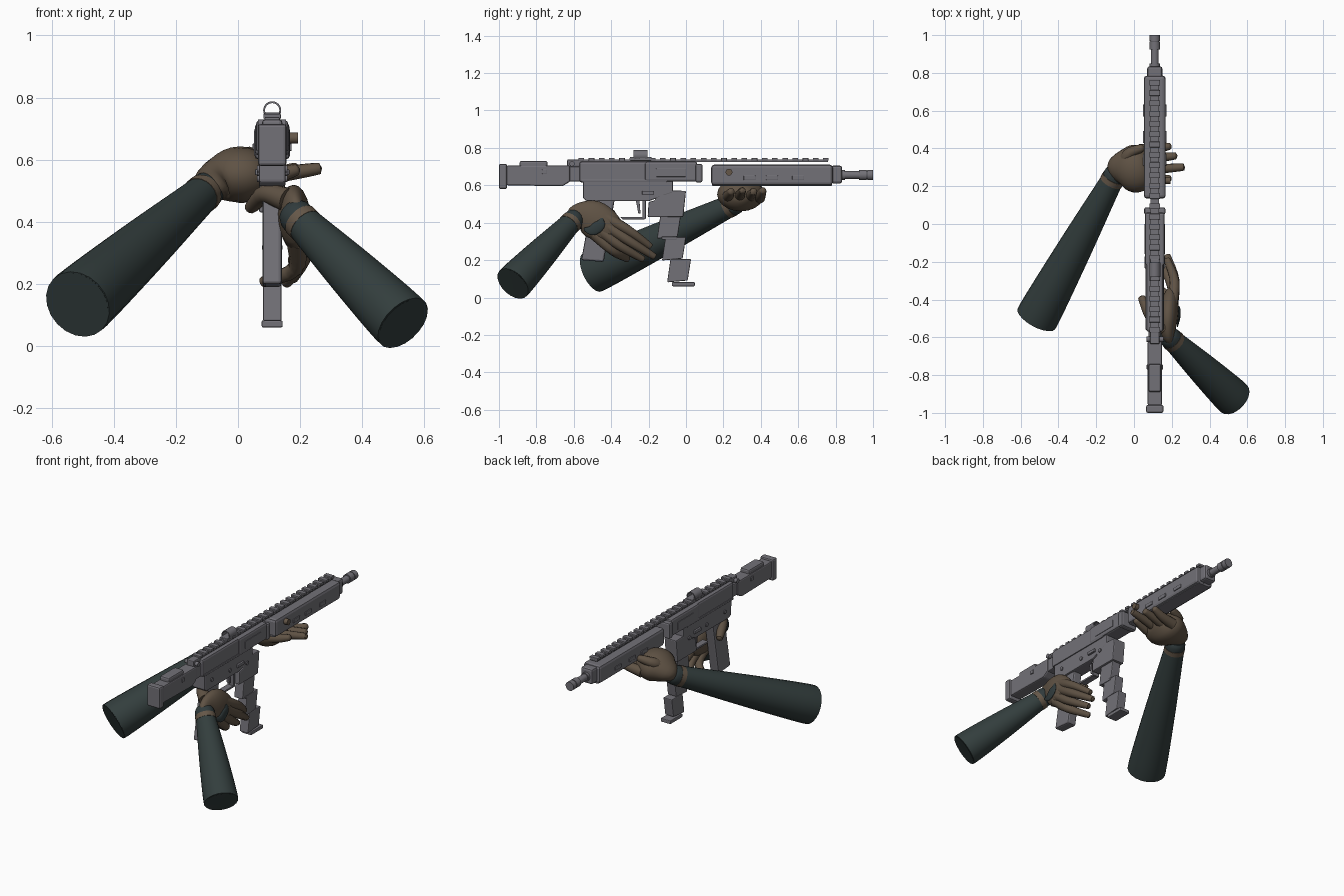
import bpy, bmesh, math
from mathutils import Vector

if "Cube" in bpy.data.objects:
    bpy.data.objects.remove(bpy.data.objects["Cube"])

GX = 0.11  # centre plane of the rifle


def material(name, rgb):
    m = bpy.data.materials.new(name)
    m.use_nodes = True
    m.diffuse_color = (*rgb, 1)
    bsdf = m.node_tree.nodes["Principled BSDF"]
    bsdf.inputs["Base Color"].default_value = (*rgb, 1)
    bsdf.inputs["Roughness"].default_value = 0.7
    return m


METAL = material("gun grey", (0.17, 0.165, 0.185))
DARK = material("dark grey", (0.07, 0.07, 0.08))
SLEEVE = material("sleeve green", (0.033, 0.048, 0.047))
PATCH = material("cuff green", (0.03, 0.043, 0.045))
GLOVE = material("glove brown", (0.115, 0.085, 0.058))
BAND = material("band brown", (0.13, 0.095, 0.065))


def finish(name, bm, mat, bevel=0, smooth=False):
    bmesh.ops.recalc_face_normals(bm, faces=bm.faces)
    me = bpy.data.meshes.new(name)
    bm.to_mesh(me)
    bm.free()
    me.materials.append(mat)
    ob = bpy.data.objects.new(name, me)
    bpy.context.collection.objects.link(ob)
    if bevel:
        mod = ob.modifiers.new("bevel", "BEVEL")
        mod.width, mod.segments = bevel, 2
    if smooth:
        bpy.ops.object.select_all(action="DESELECT")
        ob.select_set(True)
        bpy.context.view_layer.objects.active = ob
        bpy.ops.object.shade_smooth_by_angle(angle=math.radians(50))
    return ob


def prism(name, pts, width, bevel=0.006, mat=METAL, x=GX):
    """Side profile of (y, z) points, extruded across x."""
    bm = bmesh.new()
    face = bm.faces.new([bm.verts.new((x - width / 2, y, z)) for y, z in pts])
    new = bmesh.ops.extrude_face_region(bm, geom=[face])["geom"]
    bmesh.ops.translate(bm, vec=(width, 0, 0),
                        verts=[v for v in new if isinstance(v, bmesh.types.BMVert)])
    return finish(name, bm, mat, bevel)


def box(name, y0, y1, z0, z1, width, bevel=0.006, mat=METAL, x=GX):
    return prism(name, [(y0, z0), (y1, z0), (y1, z1), (y0, z1)], width, bevel, mat, x)


def loft(name, path, mat, flat=None, ratio=1.0, sides=20, steps=4):
    """Smooth tube through (x, y, z, radius); flat axis is squashed by ratio."""
    p = [Vector(q) for q in path]
    p = [2 * p[0] - p[1]] + p + [2 * p[-1] - p[-2]]
    line = []
    for i in range(1, len(p) - 2):
        a, b, c, d = p[i - 1:i + 3]
        for s in range(steps):
            t = s / steps
            line.append(0.5 * (2 * b + (c - a) * t + (2 * a - 5 * b + 4 * c - d) * t * t
                               + (3 * b - a - 3 * c + d) * t ** 3))
    line.append(p[-2])
    bm, rings = bmesh.new(), []
    for i, q in enumerate(line):
        tan = (line[min(i + 1, len(line) - 1)] - line[max(i - 1, 0)]).xyz.normalized()
        ref = Vector(flat or (0.3, 0.1, 0.9))
        u = (ref - tan * ref.dot(tan)).normalized()
        v = tan.cross(u)
        r = max(q.w, 0.002)
        rings.append([bm.verts.new(q.xyz + r * (u * ratio * math.cos(k * math.tau / sides)
                                                + v * math.sin(k * math.tau / sides)))
                      for k in range(sides)])
    for a, b in zip(rings, rings[1:]):
        for k in range(sides):
            bm.faces.new((a[k], a[k - 1], b[k - 1], b[k]))
    bm.faces.new(rings[0])
    bm.faces.new(rings[-1])
    return finish(name, bm, mat, smooth=True)


def rod(name, a, b, r, mat=METAL):
    return loft(name, [(*a, r), (*b, r)], mat, steps=1)


def finger(name, pts, r0, r1):
    """Tapered digit with a rounded tip."""
    n = len(pts) - 1
    path = [(*q, r0 + (r1 - r0) * i / n) for i, q in enumerate(pts)]
    end = Vector(pts[-1])
    d = (end - Vector(pts[-2])).normalized()
    path += [(*(end + d * r1 * 0.7), r1 * 0.7), (*(end + d * r1), 0.002)]
    loft(name, path, GLOVE, sides=12)


# Stock
box("butt_plate", -1.0, -0.957, 0.58, 0.715, 0.092, 0.01)
prism("stock", [(-0.96, 0.6), (-0.66, 0.595), (-0.62, 0.62), (-0.62, 0.705), (-0.96, 0.705)], 0.076, 0.008)
box("cheek_rest", -0.89, -0.74, 0.69, 0.73, 0.065, 0.01)
box("stock_button", -0.77, -0.745, 0.66, 0.685, 0.088, 0.004)
box("stock_hinge", -0.64, -0.56, 0.62, 0.7, 0.064)
box("hinge_latch", -0.635, -0.55, 0.7, 0.738, 0.05)
rod("hinge_pin", (GX - 0.045, -0.61, 0.715), (GX + 0.045, -0.61, 0.715), 0.014)

# Receiver
box("upper_receiver_rear", -0.57, -0.15, 0.615, 0.727, 0.09, 0.012)
box("upper_receiver_front", -0.22, 0.06, 0.62, 0.727, 0.104, 0.012)
box("receiver_collar", 0.05, 0.088, 0.615, 0.715, 0.112, 0.01)
prism("lower_receiver", [(-0.55, 0.53), (-0.53, 0.515), (-0.2, 0.515), (-0.07, 0.56),
                         (-0.07, 0.63), (-0.55, 0.63)], 0.086)
box("side_ridge", -0.56, -0.1, 0.618, 0.632, 0.098, 0.003)
box("ejection_cover", -0.16, 0.0, 0.645, 0.69, 0.11, 0.003)
for s in (-1, 1):
    box("bolt_catch", -0.235, -0.17, 0.55, 0.57, 0.02, 0.004, x=GX + s * 0.045)
    for y, z in ((-0.48, 0.57), (-0.3, 0.56), (-0.13, 0.54)):
        rod("receiver_pin", (GX + s * 0.03, y, z), (GX + s * 0.049, y, z), 0.012)

# Trigger group and pistol grip
prism("trigger_guard_bottom", [(-0.35, 0.43), (-0.34, 0.418), (-0.22, 0.418), (-0.22, 0.43)], 0.04, 0.002)
box("trigger_guard_front", -0.232, -0.215, 0.42, 0.53, 0.04, 0.002)
prism("trigger", [(-0.27, 0.53), (-0.25, 0.53), (-0.243, 0.45), (-0.255, 0.45)], 0.02, 0.002)
prism("pistol_grip", [(-0.5, 0.53), (-0.38, 0.53), (-0.44, 0.19), (-0.56, 0.2)], 0.062, 0.01)

# Magazine, stepped forward towards its base
prism("magazine_well", [(-0.205, 0.43), (-0.015, 0.43), (0.0, 0.57), (-0.16, 0.575), (-0.165, 0.52), (-0.2, 0.51)], 0.084)
for i in range(3):
    y, z = -0.155 + i * 0.027, 0.315 - i * 0.117
    prism("magazine_section", [(y, z), (y + 0.11, z + 0.01), (y + 0.128, z + 0.125), (y + 0.018, z + 0.125)], 0.06, 0.005)
box("magazine_rib", -0.13, -0.05, 0.31, 0.325, 0.066, 0.003)
box("magazine_base", -0.075, 0.047, 0.06, 0.083, 0.068, 0.005)

# Handguard and barrel
box("handguard", 0.135, 0.785, 0.6, 0.71, 0.116, 0.016)
box("handguard_lower_band", 0.14, 0.78, 0.597, 0.615, 0.09, 0.004)
box("handguard_cap", 0.775, 0.835, 0.61, 0.705, 0.08, 0.012)
for y in (0.34, 0.46, 0.6):
    box("handguard_slot", y - 0.032, y + 0.032, 0.628, 0.652, 0.126, 0.003)
rod("side_knob", (GX + 0.05, 0.23, 0.67), (GX + 0.083, 0.23, 0.67), 0.018, BAND)
rod("barrel", (GX, 0.8, 0.655), (GX, 0.94, 0.655), 0.021)
rod("muzzle_collar", (GX, 0.83, 0.655), (GX, 0.85, 0.655), 0.027)
rod("muzzle_brake", (GX, 0.925, 0.655), (GX, 0.965, 0.655), 0.028)
rod("muzzle_tip", (GX, 0.97, 0.655), (GX, 1.0, 0.655), 0.028)
rod("muzzle_core", (GX, 0.96, 0.655), (GX, 0.975, 0.655), 0.023, DARK)

# Top rail and ring sight
box("rail", -0.585, 0.76, 0.724, 0.737, 0.044, 0)
for i in range(25):
    y = -0.575 + i * 0.0545
    box("rail_tooth", y, y + 0.03, 0.732, 0.747, 0.056, 0.002)
box("sight_base", -0.3, -0.185, 0.73, 0.752, 0.05, 0.004)
bm = bmesh.new()
rings = [[bm.verts.new((GX + r * math.cos(k * math.tau / 24), y, 0.759 + r * math.sin(k * math.tau / 24)))
          for k in range(24)] for r, y in ((0.029, -0.28), (0.029, -0.205), (0.023, -0.205), (0.023, -0.28))]
for j in range(4):
    for k in range(24):
        bm.faces.new((rings[j][k], rings[j][k - 1], rings[j - 1][k - 1], rings[j - 1][k]))
finish("sight_ring", bm, METAL, smooth=True)


# Sleeves with wrist bands
def sleeve(side, shoulder, band, r0, r1):
    a, b = Vector(shoulder), Vector(band)
    d = (b - a).normalized()
    loft(side + "_sleeve", [(*a, r0 * 0.9), (*(a + d * 0.02), r0), (*a.lerp(b, 0.5), (r0 + r1) / 2 + 0.004), (*b, r1)], SLEEVE)
    rod(side + "_wrist_band", b - d * 0.005, b + d * 0.025, r1 + 0.002, BAND)
    loft(side + "_cuff", [(*b, r1), (*(b + d * 0.05), r1 * 0.97), (*(b + d * 0.075), r1 * 0.8)], PATCH)


sleeve("right", (0.53, -0.925, 0.075), (0.215, -0.625, 0.39), 0.1, 0.058)
sleeve("left", (-0.51, -0.49, 0.14), (-0.12, 0.225, 0.485), 0.114, 0.06)

# Right hand around the pistol grip
loft("right_palm", [(0.195, -0.61, 0.41, 0.05), (0.18, -0.57, 0.43, 0.075), (0.18, -0.5, 0.42, 0.1),
                    (0.19, -0.42, 0.375, 0.088), (0.195, -0.36, 0.34, 0.05), (0.195, -0.34, 0.33, 0.005)],
     GLOVE, flat=(1, 0, 0), ratio=0.52)
for pts in (((0.195, -0.45, 0.44), (0.215, -0.31, 0.36), (0.18, -0.2, 0.28)),
            ((0.2, -0.45, 0.4), (0.215, -0.3, 0.3), (0.18, -0.18, 0.225)),
            ((0.2, -0.46, 0.36), (0.205, -0.35, 0.275), (0.16, -0.24, 0.21)),
            ((0.19, -0.49, 0.34), (0.185, -0.39, 0.25), (0.09, -0.32, 0.21))):
    finger("right_finger", pts, 0.033, 0.019)
finger("right_thumb", ((0.16, -0.55, 0.47), (0.09, -0.49, 0.49), (0.045, -0.4, 0.45)), 0.04, 0.022)
loft("right_knuckle_patch", [(0.229, -0.545, 0.365, 0.008), (0.236, -0.5, 0.36, 0.028),
                             (0.238, -0.46, 0.39, 0.028), (0.234, -0.45, 0.425, 0.006)],
     PATCH, flat=(1, 0, 0), ratio=0.3)

# Left hand under the handguard
loft("left_palm", [(-0.1, 0.26, 0.505, 0.055), (-0.07, 0.28, 0.53, 0.095), (-0.01, 0.29, 0.55, 0.125),
                   (0.05, 0.3, 0.55, 0.115), (0.1, 0.31, 0.55, 0.06), (0.12, 0.31, 0.55, 0.005)],
     GLOVE, flat=(0, 0, 1), ratio=0.72)
for y, tip, z in ((0.22, 0.18, 0.565), (0.28, 0.25, 0.57), (0.34, 0.21, 0.565), (0.39, 0.18, 0.57)):
    finger("left_finger", ((0.03, y, 0.535), (0.12, y + 0.01, 0.55), (tip, y + 0.02, z)), 0.034, 0.02)
finger("left_thumb", ((-0.05, 0.31, 0.56), (-0.03, 0.37, 0.6), (0.035, 0.4, 0.62)), 0.04, 0.022)
